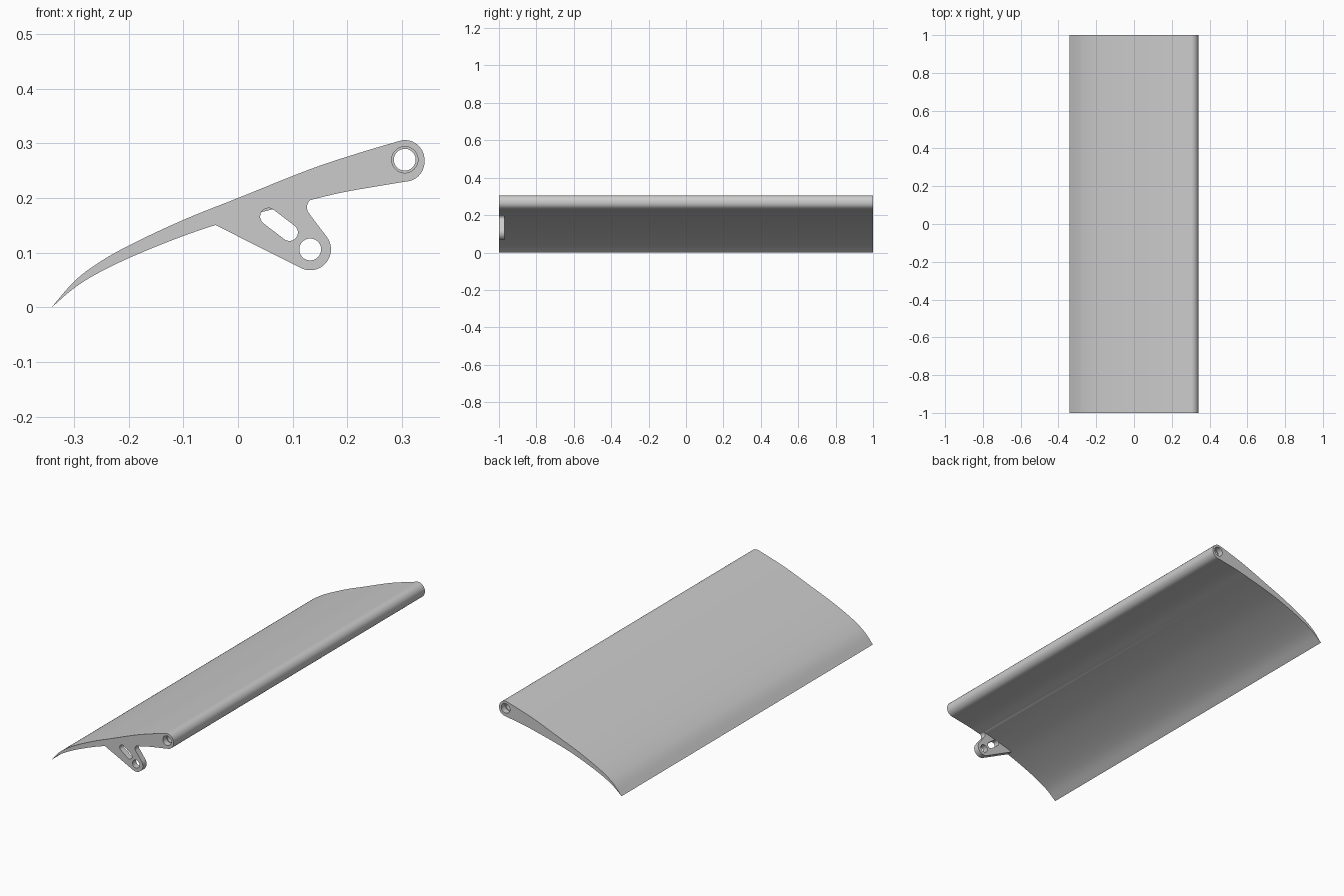
import bpy, bmesh, math
from mathutils import Vector

if "Cube" in bpy.data.objects:
    bpy.data.objects.remove(bpy.data.objects["Cube"])


def arc(cx, cz, r, a0, a1, n):
    """Points on an arc in the x-z plane, angles in degrees."""
    return [(cx + r * math.cos(math.radians(a0 + (a1 - a0) * i / n)),
             cz + r * math.sin(math.radians(a0 + (a1 - a0) * i / n))) for i in range(n + 1)]


def spline(pts, n=5):
    """Catmull-Rom curve through the points."""
    p = [Vector(q) for q in pts]
    p = [2 * p[0] - p[1]] + p + [2 * p[-1] - p[-2]]
    out = []
    for a, b, c, d in zip(p, p[1:], p[2:], p[3:]):
        for i in range(n):
            t = i / n
            out.append(tuple(0.5 * (2 * b + (c - a) * t + (2 * a - 5 * b + 4 * c - d) * t * t
                                    + (3 * b - a - 3 * c + d) * t ** 3)))
    return out + [tuple(p[-2])]


def prism(name, outline, y0, y1):
    """Extrude an x-z outline between two y positions."""
    bm = bmesh.new()
    face = bm.faces.new([bm.verts.new((x, y0, z)) for x, z in outline])
    ext = bmesh.ops.extrude_face_region(bm, geom=[face])
    bmesh.ops.translate(bm, vec=(0, y1 - y0, 0),
                        verts=[v for v in ext["geom"] if isinstance(v, bmesh.types.BMVert)])
    bmesh.ops.recalc_face_normals(bm, faces=bm.faces)
    me = bpy.data.meshes.new(name)
    bm.to_mesh(me)
    bm.free()
    ob = bpy.data.objects.new(name, me)
    bpy.context.collection.objects.link(ob)
    return ob


def combine(target, other, op):
    """Apply a boolean and remove the helper."""
    mod = target.modifiers.new(op, 'BOOLEAN')
    mod.object, mod.operation, mod.solver = other, op, 'EXACT'
    bpy.context.view_layer.objects.active = target
    bpy.ops.object.modifier_apply(modifier=mod.name)
    bpy.data.objects.remove(other)


def circle(cx, cz, r, n=40):
    return arc(cx, cz, r, 0, 360, n)[:-1]


# Curved blade with a rounded hinge edge
top = spline([(-0.341, 0), (-0.30, 0.047), (-0.259, 0.079), (-0.20, 0.113), (-0.10, 0.16),
              (0, 0.2), (0.13, 0.252), (0.22, 0.282), (0.294, 0.304)])
nose = arc(0.305, 0.27, 0.036, 95, 0, 10) + arc(0.305, 0.266, 0.036, 0, -80, 10)
under = spline([(0.30, 0.229), (0.20, 0.212), (0.135, 0.197), (0.05, 0.176), (-0.043, 0.15),
                (-0.12, 0.123), (-0.20, 0.09), (-0.259, 0.061), (-0.30, 0.035), (-0.341, 0)])[:-1]
blade = prism("blade", top + nose + under, -1, 1)

# Lever bracket on the front end
lever = [(-0.042, 0.151), (0.0, 0.172), (0.06, 0.2), (0.15, 0.222), (0.15, 0.203)]
lever += arc(0.144, 0.183, 0.018, 110, 217, 8)
lever += arc(0.132, 0.106, 0.038, 37, -117, 20)
combine(blade, prism("lever", lever, -1, -0.97), 'UNION')

# Lever pivot hole and slot
combine(blade, prism("pivot_cutter", circle(0.132, 0.106, 0.02), -1.05, -0.9), 'DIFFERENCE')
slot = arc(0.056, 0.166, 0.0155, 53, 233, 12) + arc(0.094, 0.137, 0.0155, 233, 413, 12)
combine(blade, prism("slot_cutter", slot, -1.05, -0.97), 'DIFFERENCE')

# Hinge bore with a wider recess at each end
combine(blade, prism("bore_cutter", circle(0.305, 0.27, 0.02), -1.1, 1.1), 'DIFFERENCE')
for s in (-1, 1):
    combine(blade, prism("recess_cutter", circle(0.305, 0.27, 0.024), s * 0.97, s * 1.1), 'DIFFERENCE')

bpy.ops.object.select_all(action='DESELECT')
blade.select_set(True)
bpy.context.view_layer.objects.active = blade
bpy.ops.object.shade_smooth_by_angle(angle=math.radians(30))
